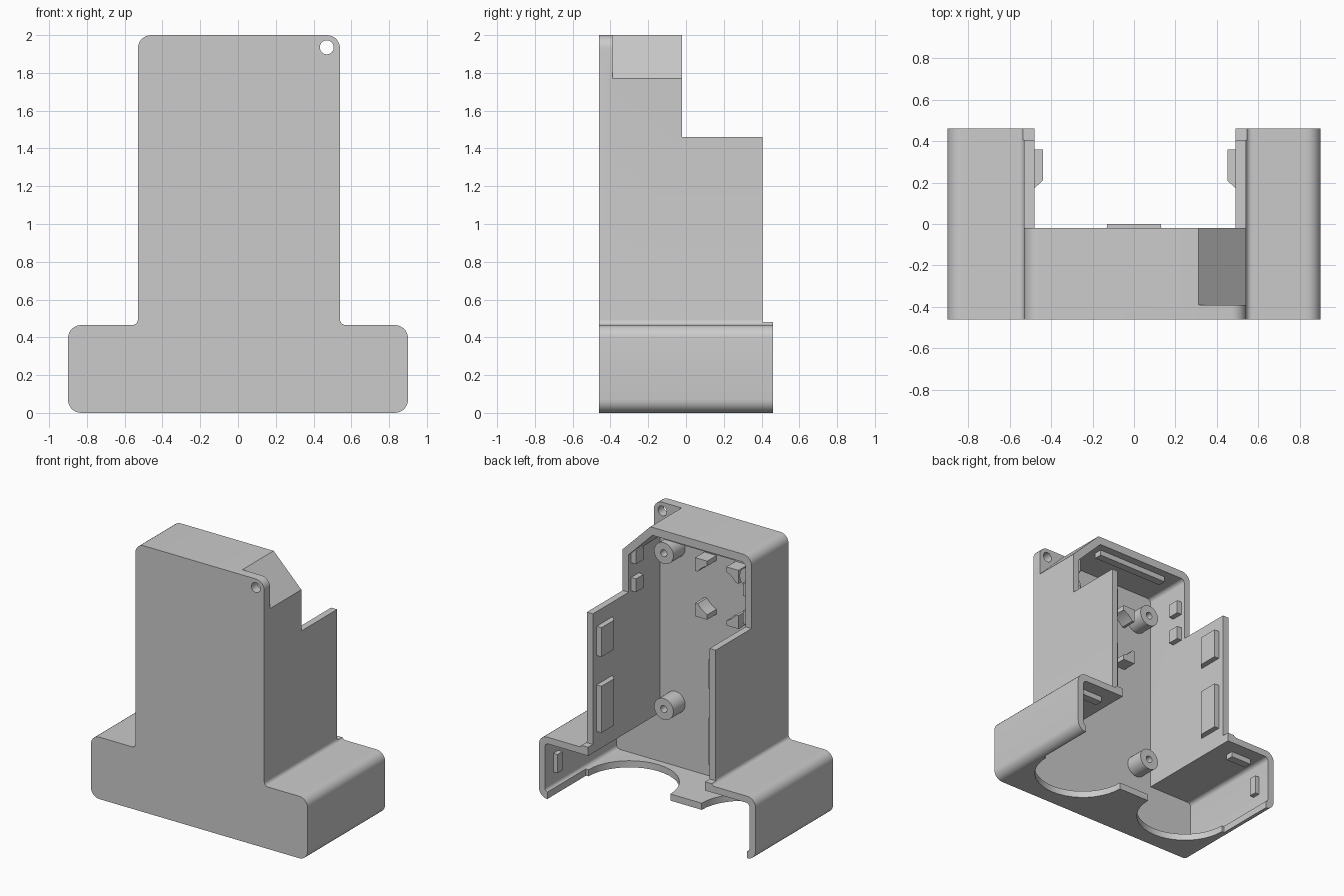
import bpy, bmesh, math
from mathutils import Vector

cube = bpy.data.objects.get("Cube")
if cube:
    bpy.data.objects.remove(cube, do_unlink=True)

grey = bpy.data.materials.new("plain_grey")
grey.use_nodes = True
COLOUR = (0.6, 0.6, 0.6, 1)
grey.diffuse_color = COLOUR
grey.node_tree.nodes["Principled BSDF"].inputs["Base Color"].default_value = COLOUR


def rounded(corners, steps=7):
    """Turn (a, b, radius) corners into an outline with arcs."""
    out = []
    n = len(corners)
    for i, (a, b, r) in enumerate(corners):
        p = Vector((a, b, 0))
        if r == 0:
            out.append((a, b))
            continue
        u = (Vector((*corners[i - 1][:2], 0)) - p).normalized()
        v = (Vector((*corners[(i + 1) % n][:2], 0)) - p).normalized()
        half = u.angle(v) / 2
        centre = p + (u + v).normalized() * r / math.sin(half)
        t = r / math.tan(half)
        start = (p + u * t - centre).normalized()
        end = (p + v * t - centre).normalized()
        for k in range(steps + 1):
            q = centre + start.slerp(end, k / steps).normalized() * r
            out.append((q.x, q.y))
    return out


def circle(a, b, r, steps=40):
    return [(a + r * math.cos(2 * math.pi * k / steps),
             b + r * math.sin(2 * math.pi * k / steps)) for k in range(steps)]


def rect(a0, a1, b0, b1):
    return [(a0, b0), (a1, b0), (a1, b1), (a0, b1)]


def prism(name, outline, lo, hi, axis="y"):
    """Extrude an outline along y (outline in xz) or z (outline in xy)."""
    place = (lambda a, b, t: (a, t, b)) if axis == "y" else (lambda a, b, t: (a, b, t))
    bm = bmesh.new()
    low = [bm.verts.new(place(a, b, lo)) for a, b in outline]
    high = [bm.verts.new(place(a, b, hi)) for a, b in outline]
    bm.faces.new(low)
    bm.faces.new(high[::-1])
    for i in range(len(low)):
        j = (i + 1) % len(low)
        bm.faces.new((low[i], high[i], high[j], low[j]))
    bmesh.ops.recalc_face_normals(bm, faces=bm.faces)
    mesh = bpy.data.meshes.new(name)
    bm.to_mesh(mesh)
    bm.free()
    mesh.materials.append(grey)
    obj = bpy.data.objects.new(name, mesh)
    bpy.context.collection.objects.link(obj)
    return obj


def activate(obj):
    bpy.ops.object.select_all(action="DESELECT")
    obj.select_set(True)
    bpy.context.view_layer.objects.active = obj


def cut(obj, outline, lo, hi, axis="y"):
    cutter = prism("cutter", outline, lo, hi, axis)
    cutter.hide_render = True
    mod = obj.modifiers.new("cut", "BOOLEAN")
    mod.operation = "DIFFERENCE"
    mod.solver = "EXACT"
    mod.object = cutter
    activate(obj)
    bpy.ops.object.modifier_apply(modifier=mod.name)
    bpy.data.objects.remove(cutter, do_unlink=True)


def smooth(obj):
    activate(obj)
    bpy.ops.object.shade_smooth_by_angle(angle=math.radians(30))


FRONT, INNER, BACK = -0.46, -0.39, 0.46

# Outer housing: an upside-down T, rounded along its long edges
shell = prism("housing_shell", rounded([
    (-0.9, 0, 0.07), (0.9, 0, 0.07), (0.9, 0.465, 0.07), (0.54, 0.465, 0.03),
    (0.54, 2, 0.07), (-0.53, 2, 0.07), (-0.53, 0.465, 0.03), (-0.9, 0.465, 0.07)]),
    FRONT, BACK)

# Slanted corner behind the front flange
cut(shell, [(0.21, 2.1), (0.7, 1.61), (0.7, 2.1)], INNER, 0.6)

# Hollow interior, open at the back
cut(shell, rounded([
    (-0.85, 0.05, 0.03), (0.85, 0.05, 0.03), (0.85, 0.415, 0.03), (0.49, 0.415, 0),
    (0.49, 1.742, 0), (0.292, 1.94, 0), (-0.48, 1.94, 0.03), (-0.48, 0.415, 0),
    (-0.85, 0.415, 0.03)]), INNER, 0.6)

# Stepped back edge of the tower
cut(shell, rect(-0.7, 0.7, 1.46, 2.2), -0.02, 0.7)
cut(shell, rect(-0.7, 0.7, 0.48, 2.2), 0.405, 0.7)

# Floor opening with two round bays and a tongue between them
cut(shell, rect(-0.83, 0.83, 0, 0.7), -0.1, 0.2, "z")
for side in (-1, 1):
    cut(shell, circle(side * 0.47, 0, 0.34), -0.1, 0.2, "z")

# Hanging hole in the corner flange
cut(shell, circle(0.47, 1.935, 0.037, 24), -0.6, -0.3)
smooth(shell)

# Screw posts
for x, side in ((-0.35, "right"), (0.36, "left")):
    for z, level in ((0.53, "lower"), (1.7, "upper")):
        post = prism(f"{level}_{side}_screw_post", circle(x, z, 0.08, 32), INNER - 0.01, -0.25)
        cut(post, circle(x, z, 0.026, 20), -0.38, 0)
        smooth(post)

# Four corner holders around a round seat
SEAT_X, SEAT_Z = -0.06, 1.5
for dx in (-0.13, 0.13):
    for dz in (-0.17, 0.17):
        x, z = SEAT_X + dx, SEAT_Z + dz
        holder = prism("corner_holder", rect(x - 0.05, x + 0.05, z - 0.05, z + 0.05),
                       INNER - 0.01, -0.28)
        cut(holder, circle(SEAT_X, SEAT_Z, 0.2), -0.6, 0)
        smooth(holder)

# Snap catches on both inner tower walls
for wall, side, word in ((-0.482, 1, "right"), (0.492, -1, "left")):
    tip = wall + side * 0.042
    for z0, z1 in ((0.56, 0.91), (1.13, 1.35)):
        prism(f"{word}_large_catch", [(wall, 0.17), (tip, 0.21), (tip, 0.36), (wall, 0.36)],
              z0, z1, "z")
    for z0, z1 in ((1.46, 1.56), (1.67, 1.77)):
        prism(f"{word}_small_catch", rect(*sorted((wall, tip)), -0.14, -0.05), z0, z1, "z")

# Ribs under the roof and inside the side wings
prism("roof_rib", rect(-0.35, 0.24, 1.9, 1.945), -0.14, -0.08)
for side, word in ((-1, "right"), (1, "left")):
    prism(f"{word}_wing_roof_rib", rect(*sorted((side * 0.6, side * 0.77)), 0.375, 0.42), 0.3, 0.36)
    prism(f"{word}_wing_wall_rib", rect(*sorted((side * 0.815, side * 0.855)), 0.16, 0.3), 0.3, 0.36)
